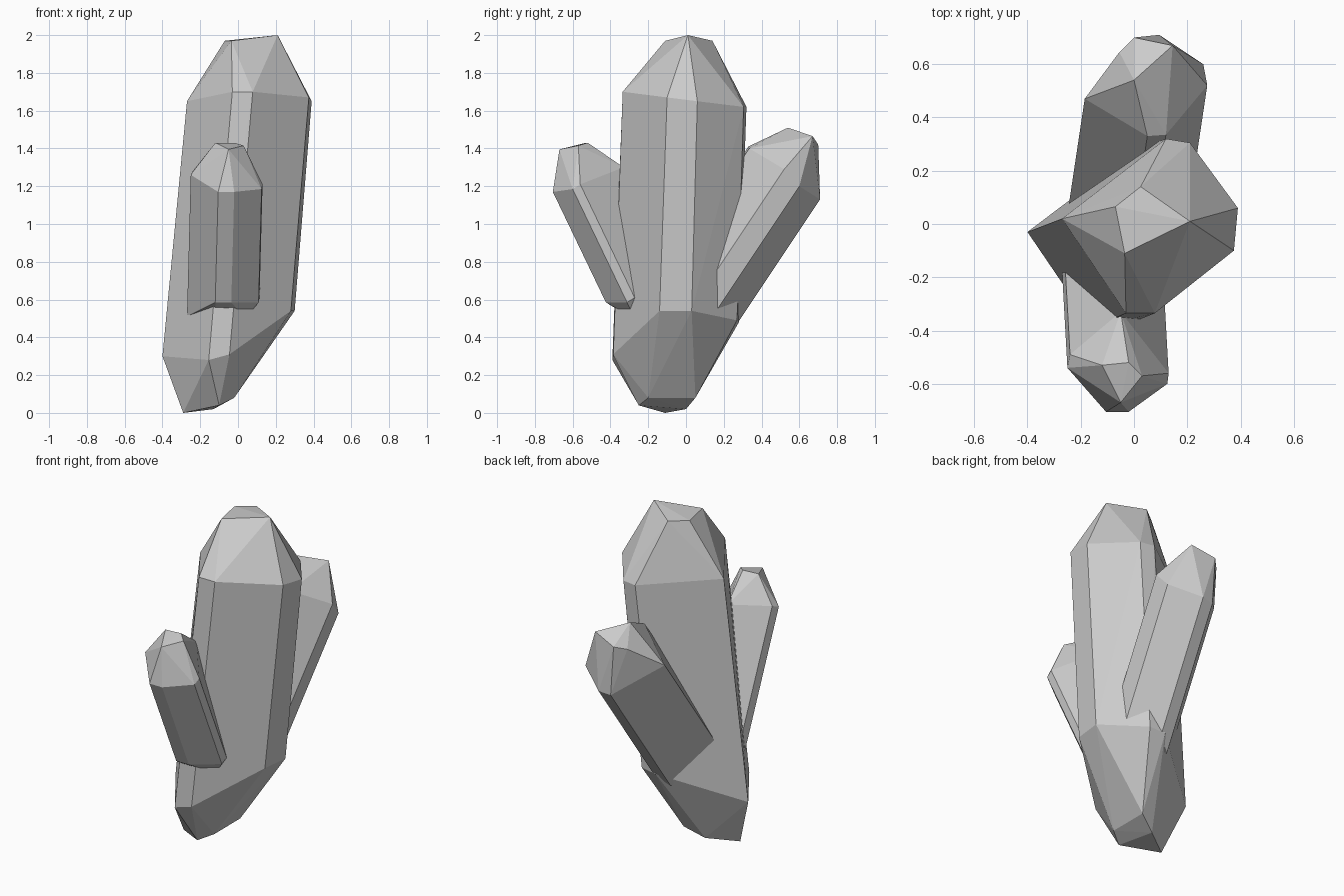
import bpy, bmesh
from mathutils import Vector


def crystal(name, *rings):
    """Faceted crystal: convex skin over its rings of corner points."""
    bm = bmesh.new()
    for ring in rings:
        for p in ring:
            bm.verts.new(p)
    res = bmesh.ops.convex_hull(bm, input=bm.verts[:])
    loose = [v for v in bm.verts if not v.link_faces]
    bmesh.ops.delete(bm, geom=loose, context='VERTS')
    bmesh.ops.dissolve_limit(bm, angle_limit=0.03, verts=bm.verts[:], edges=bm.edges[:])
    bmesh.ops.recalc_face_normals(bm, faces=bm.faces[:])
    mesh = bpy.data.meshes.new(name)
    bm.to_mesh(mesh)
    bm.free()
    obj = bpy.data.objects.new(name, mesh)
    bpy.context.collection.objects.link(obj)
    return obj


def slide(ring, direction, lengths):
    """Carry each shoulder corner down along the crystal's axis."""
    return [Vector(p) + Vector(direction) * t for p, t in zip(ring, lengths)]


# Large centre crystal: tip, upper shoulder, lower shoulder, foot
crystal(
    "main_crystal",
    [(-.07, .065, 1.97), (.025, .14, 1.97), (.21, .01, 2.0), (-.035, -.11, 1.97)],
    [(-.27, .02, 1.65), (-.03, -.335, 1.70), (.078, -.335, 1.70), (.375, -.10, 1.67),
     (.39, .06, 1.65), (.21, .305, 1.62), (.12, .32, 1.62)],
    [(-.40, -.03, .30), (-.155, -.39, .28), (-.045, -.385, .31), (.28, -.14, .54),
     (.30, .03, .54), (.11, .27, .49), (.01, .28, .48)],
    [(-.29, -.11, 0), (-.10, -.25, .04), (-.02, -.20, .08), (-.02, .05, .08), (-.13, 0, .02)],
)

# Small front crystal, leaning forward
front = [(-.105, -.705, 1.17), (-.02, -.705, 1.17), (.125, -.60, 1.185), (.13, -.56, 1.21),
         (-.05, -.33, 1.30), (-.24, -.49, 1.28), (-.25, -.54, 1.26)]
crystal(
    "front_crystal",
    [(-.12, -.53, 1.43), (-.02, -.52, 1.43), (.03, -.57, 1.415), (-.05, -.67, 1.395)],
    front,
    slide(front, (-.02, .36, -.75), [.78, .78, .8, .8, .9, .95, 1.0]),
    [(-.11, -.27, .49), (.04, -.27, .50)],
)

# Medium back crystal, leaning backward
back = [(.02, .70, 1.12), (.095, .71, 1.13), (.26, .60, 1.20), (.275, .52, 1.29),
        (.12, .335, 1.40), (.05, .33, 1.41), (-.185, .47, 1.27)]
crystal(
    "back_crystal",
    [(0, .54, 1.51), (.145, .67, 1.465), (.0, .70, 1.42), (-.055, .645, 1.40)],
    back,
    slide(back, (-.09, -.60, -.90), [.8, .74, .74, .78, .7, .7, .76]),
)
